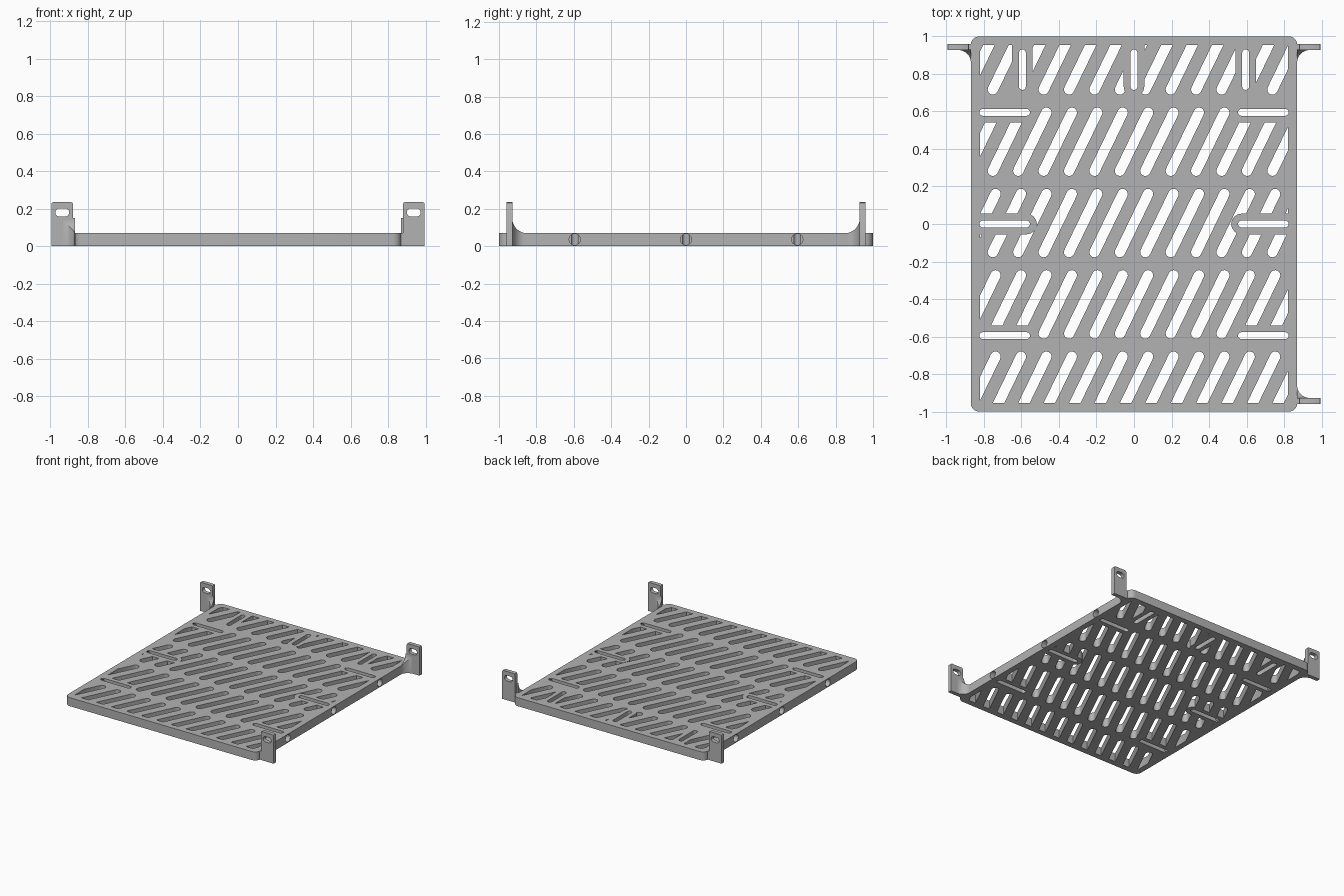
import bpy, bmesh, math
from mathutils import Vector

if "Cube" in bpy.data.objects:
    bpy.data.objects.remove(bpy.data.objects["Cube"])

grey = bpy.data.materials.new("plain_grey")
grey.diffuse_color = (0.45, 0.45, 0.45, 1)
grey.use_nodes = True
grey.node_tree.nodes["Principled BSDF"].inputs["Base Color"].default_value = grey.diffuse_color


def stadium(a, b, r, n=8):
    """Outline of a slot running from point a to point b with round ends."""
    a, b = Vector(a), Vector(b)
    ang = math.atan2(b.y - a.y, b.x - a.x)
    pts = []
    for c, start in ((b, ang - math.pi / 2), (a, ang + math.pi / 2)):
        for i in range(n + 1):
            t = start + math.pi * i / n
            pts.append((c.x + r * math.cos(t), c.y + r * math.sin(t)))
    return pts


def rounded_rect(hx, hy, r, n=6):
    pts = []
    for q, (sx, sy) in enumerate(((1, 1), (-1, 1), (-1, -1), (1, -1))):
        for i in range(n + 1):
            t = math.pi / 2 * (q + i / n)
            pts.append((sx * (hx - r) + r * math.cos(t), sy * (hy - r) + r * math.sin(t)))
    return pts


def prisms(name, outlines, lo, hi, place=lambda u, v, w: (u, v, w)):
    """One object holding every outline extruded from lo to hi."""
    bm = bmesh.new()
    for pts in outlines:
        rings = [[bm.verts.new(place(u, v, w)) for u, v in pts] for w in (lo, hi)]
        bm.faces.new(rings[0])
        bm.faces.new(rings[1])
        for i in range(len(pts)):
            j = (i + 1) % len(pts)
            bm.faces.new((rings[0][i], rings[0][j], rings[1][j], rings[1][i]))
    return finish(name, bm)


def finish(name, bm):
    bmesh.ops.recalc_face_normals(bm, faces=bm.faces)
    me = bpy.data.meshes.new(name)
    bm.to_mesh(me)
    bm.free()
    me.materials.append(grey)
    ob = bpy.data.objects.new(name, me)
    bpy.context.collection.objects.link(ob)
    return ob


def boolean(ob, cutter, op='DIFFERENCE'):
    mod = ob.modifiers.new("cut", 'BOOLEAN')
    mod.operation, mod.solver, mod.object = op, 'EXACT', cutter
    bpy.context.view_layer.objects.active = ob
    bpy.ops.object.modifier_apply(modifier=mod.name)
    bpy.data.objects.remove(cutter)


def smooth(ob):
    bpy.ops.object.select_all(action='DESELECT')
    ob.select_set(True)
    bpy.context.view_layer.objects.active = ob
    bpy.ops.object.shade_smooth_by_angle(angle=math.radians(30))


# Plate
T = 0.07
plate = prisms("plate", [rounded_rect(0.87, 1.0, 0.045)], 0, T)

# Straight tie slots along both sides and the back
ties = [((s * 0.573, y), (s * 0.806, y)) for s in (-1, 1) for y in (-0.595, 0, 0.595)]
ties += [((x, 0.733), (x, 0.912)) for x in (-0.595, 0, 0.595)]

# Slanted vent slots, trimmed by the border and kept clear of the tie slots
vents = prisms("vent_cutter",
               [stadium((k * 0.1355 - 0.075, r * 0.4335 + 0.005 - 0.155),
                        (k * 0.1355 + 0.075, r * 0.4335 + 0.005 + 0.155), 0.0275)
                for r in range(-2, 3) for k in range(-6, 7)], -0.05, 0.12)
window = prisms("border_window", [rounded_rect(0.822, 0.953, 0.002, 1)], -0.1, 0.2)
boolean(vents, window, 'INTERSECT')
keep = prisms("tie_surround",
              [stadium(a, Vector(b) + (Vector(b) - Vector(a)).normalized() * 0.15, 0.055)
               for a, b in ties], -0.2, 0.3)
boolean(vents, keep)
boolean(plate, vents)
boolean(plate, prisms("tie_cutter", [stadium(a, b, 0.0185) for a, b in ties], -0.05, 0.12))

# Round bores from the side edges into the tie slots
for s in (-1, 1):
    bores = prisms("bore_cutter",
                   [[(y + 0.03 * math.cos(t * math.pi / 12), 0.036 + 0.03 * math.sin(t * math.pi / 12))
                     for t in range(24)] for y in (-0.595, 0, 0.595)],
                   s * 0.81, s * 0.92, lambda u, v, w: (w, u, v))
    boolean(plate, bores)
smooth(plate)

# Mounting brackets at three corners: upright tab with a slot, plus a curved gusset
for name, sx, sy in (("back_left", -1, 1), ("back_right", 1, 1), ("front_right", 1, -1)):
    def upright(u, v, w):
        return (sx * u, sy * w, v)
    tab = prisms(name + "_tab",
                 [[(0.86, 0), (0.995, 0), (0.995, 0.225), (0.992, 0.232), (0.985, 0.235),
                   (0.89, 0.235), (0.883, 0.232), (0.88, 0.225), (0.88, T), (0.86, T)]],
                 0.928, 0.96, upright)
    hole = prisms("hole_cutter", [stadium((0.922, 0.18), (0.952, 0.18), 0.022)], 0.9, 1.0, upright)
    boolean(tab, hole)
    smooth(tab)

    bm = bmesh.new()
    rings = []
    for i in range(11):
        a = math.pi / 2 * i / 10
        x, y = 0.946 - 0.075 * math.cos(a), 0.868 + 0.061 * math.sin(a)
        z = 0.15 - math.sqrt(max(0, 0.081 ** 2 - (y - 0.848) ** 2))
        rings.append([bm.verts.new((sx * px, sy * y, pz))
                      for px, pz in ((0.868, 0), (x, 0), (x, z), (0.868, z))])
    for r0, r1 in zip(rings, rings[1:]):
        for i in range(4):
            j = (i + 1) % 4
            bm.faces.new((r0[i], r0[j], r1[j], r1[i]))
    bm.faces.new(rings[0])
    bm.faces.new(rings[-1])
    smooth(finish(name + "_gusset", bm))
